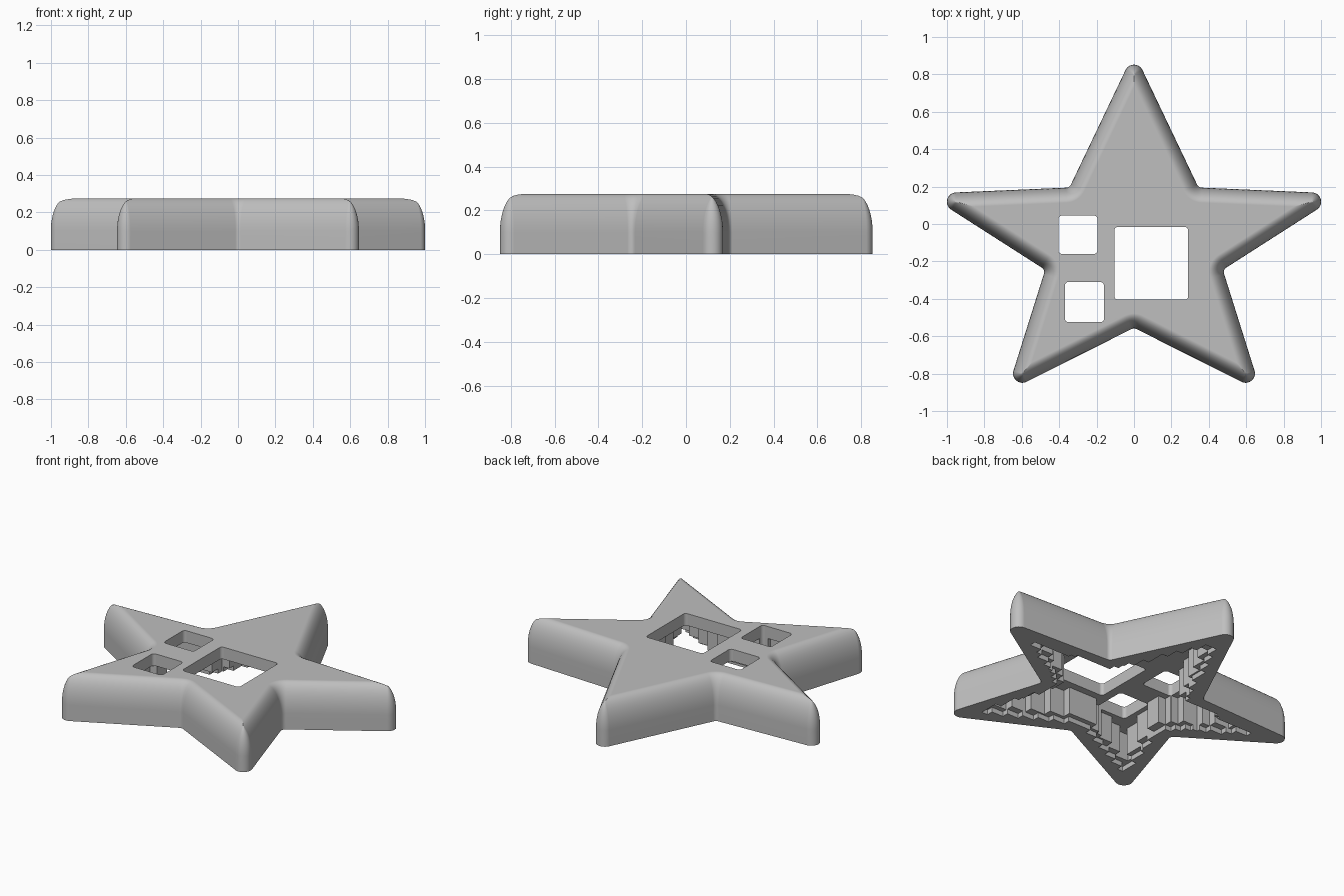
import bpy, bmesh, math
from mathutils import Vector

if "Cube" in bpy.data.objects:
    bpy.data.objects.remove(bpy.data.objects["Cube"])

HEIGHT, ROUND_START, ROUND_INSET = 0.275, 0.10, 0.08
CEILING = 0.20

# Sharp star corners, counter-clockwise: notch, tip, notch, tip, ...
HALF = [(0, -0.555), (0.68, -0.897), (0.475, -0.245),
        (1.111, 0.162), (0.345, 0.195), (0, 0.918)]
STAR = [Vector(p) for p in HALF] + [Vector((-x, y)) for x, y in HALF[-2:0:-1]]


def outline(inset, steps=10):
    """Star outline moved inward, with filleted tips and notches."""
    points = []
    for i, corner in enumerate(STAR):
        a = (corner - STAR[i - 1]).normalized()
        b = (STAR[(i + 1) % len(STAR)] - corner).normalized()
        n1, n2 = Vector((-a.y, a.x)), Vector((-b.y, b.x))
        mitre = (n1 + n2) / (1 + n1.dot(n2))
        turn = math.atan2(n1.x * n2.y - n1.y * n2.x, n1.dot(n2))
        side = 1 if turn > 0 else -1
        radius = max(0.05 - inset, 0.001) if side > 0 else 0.03 + inset
        centre = corner + mitre * (inset + side * radius)
        start = math.atan2(n1.y, n1.x)
        for k in range(steps + 1):
            t = start + turn * k / steps
            points.append(centre - side * radius * Vector((math.cos(t), math.sin(t))))
    return points


def inside(x, y, poly):
    hit = False
    for p, q in zip(poly, poly[1:] + poly[:1]):
        if (p.y > y) != (q.y > y) and x < p.x + (y - p.y) * (q.x - p.x) / (q.y - p.y):
            hit = not hit
    return hit


def finish(bm, name):
    bmesh.ops.recalc_face_normals(bm, faces=bm.faces)
    mesh = bpy.data.meshes.new(name)
    bm.to_mesh(mesh)
    bm.free()
    obj = bpy.data.objects.new(name, mesh)
    bpy.context.collection.objects.link(obj)
    return obj


def loft(layers, name):
    """Closed solid through equal-length loops of (points, z)."""
    bm = bmesh.new()
    loops = [[bm.verts.new((p.x, p.y, z)) for p in pts] for pts, z in layers]
    for low, high in zip(loops, loops[1:]):
        for i in range(len(low)):
            j = (i + 1) % len(low)
            bm.faces.new((low[i], low[j], high[j], high[i]))
    bm.faces.new(loops[0][::-1])
    bm.faces.new(loops[-1])
    return finish(bm, name)


def stepped_cutter(inset, cell, top, name):
    """Block with a staircase plan that fills the inset star."""
    poly = outline(inset)
    found, queue = set(), [(0, 0)]
    while queue:
        i, j = queue.pop()
        if (i, j) in found or not inside((i + 0.5) * cell, (j + 0.5) * cell, poly):
            continue
        found.add((i, j))
        queue += [(i + 1, j), (i - 1, j), (i, j + 1), (i, j - 1)]
    bm = bmesh.new()
    grid = {}

    def vert(i, j):
        if (i, j) not in grid:
            grid[i, j] = bm.verts.new((i * cell, j * cell, -0.1))
        return grid[i, j]

    for i, j in sorted(found):
        bm.faces.new((vert(i, j), vert(i + 1, j), vert(i + 1, j + 1), vert(i, j + 1)))
    geo = bmesh.ops.extrude_face_region(bm, geom=bm.faces[:], use_keep_orig=True)["geom"]
    moved = [g for g in geo if isinstance(g, bmesh.types.BMVert)]
    bmesh.ops.translate(bm, verts=moved, vec=(0, 0, top + 0.1))
    return finish(bm, name)


def window_cutter(x0, x1, y0, y1, name, r=0.02, steps=5):
    """Upright block with rounded corners."""
    pts = []
    corners = [(x1 - r, y1 - r), (x0 + r, y1 - r), (x0 + r, y0 + r), (x1 - r, y0 + r)]
    for q, c in enumerate(corners):
        for k in range(steps + 1):
            t = math.pi / 2 * (q + k / steps)
            pts.append(Vector(c) + r * Vector((math.cos(t), math.sin(t))))
    return loft([(pts, -0.2), (pts, 0.5)], name)


# Star shell with a rounded upper edge
layers = [(outline(0), 0)]
for k in range(11):
    t = math.pi / 2 * k / 10
    layers.append((outline(ROUND_INSET * (1 - math.cos(t))),
                   ROUND_START + (HEIGHT - ROUND_START) * math.sin(t)))
star = loft(layers, "star_shell")

# Hollow underside with a shallow ledge, and three windows in the top
cutters = [
    stepped_cutter(0.088, 0.04, 0.03, "ledge_cutter"),
    stepped_cutter(0.11, 0.05, CEILING, "cavity_cutter"),
    window_cutter(-0.105, 0.29, -0.405, -0.015, "large_window_cutter"),
    window_cutter(-0.405, -0.195, -0.16, 0.045, "upper_window_cutter"),
    window_cutter(-0.37, -0.16, -0.525, -0.31, "lower_window_cutter"),
]
bpy.ops.object.select_all(action='DESELECT')
bpy.context.view_layer.objects.active = star
star.select_set(True)
for cutter in cutters:
    cutter.hide_render = True
    mod = star.modifiers.new(cutter.name, 'BOOLEAN')
    mod.operation, mod.solver, mod.object = 'DIFFERENCE', 'EXACT', cutter
    bpy.ops.object.modifier_apply(modifier=mod.name)
    bpy.data.objects.remove(cutter)

# Plain grey finish
grey = bpy.data.materials.new("plain_grey")
grey.use_nodes = True
colour = (0.52, 0.52, 0.52, 1)
grey.diffuse_color = colour
grey.node_tree.nodes["Principled BSDF"].inputs["Base Color"].default_value = colour
star.data.materials.clear()
star.data.materials.append(grey)
for face in star.data.polygons:
    face.material_index = 0
bpy.ops.object.shade_smooth_by_angle(angle=math.radians(30))
weighted = star.modifiers.new("even_shading", 'WEIGHTED_NORMAL')
weighted.keep_sharp = True
